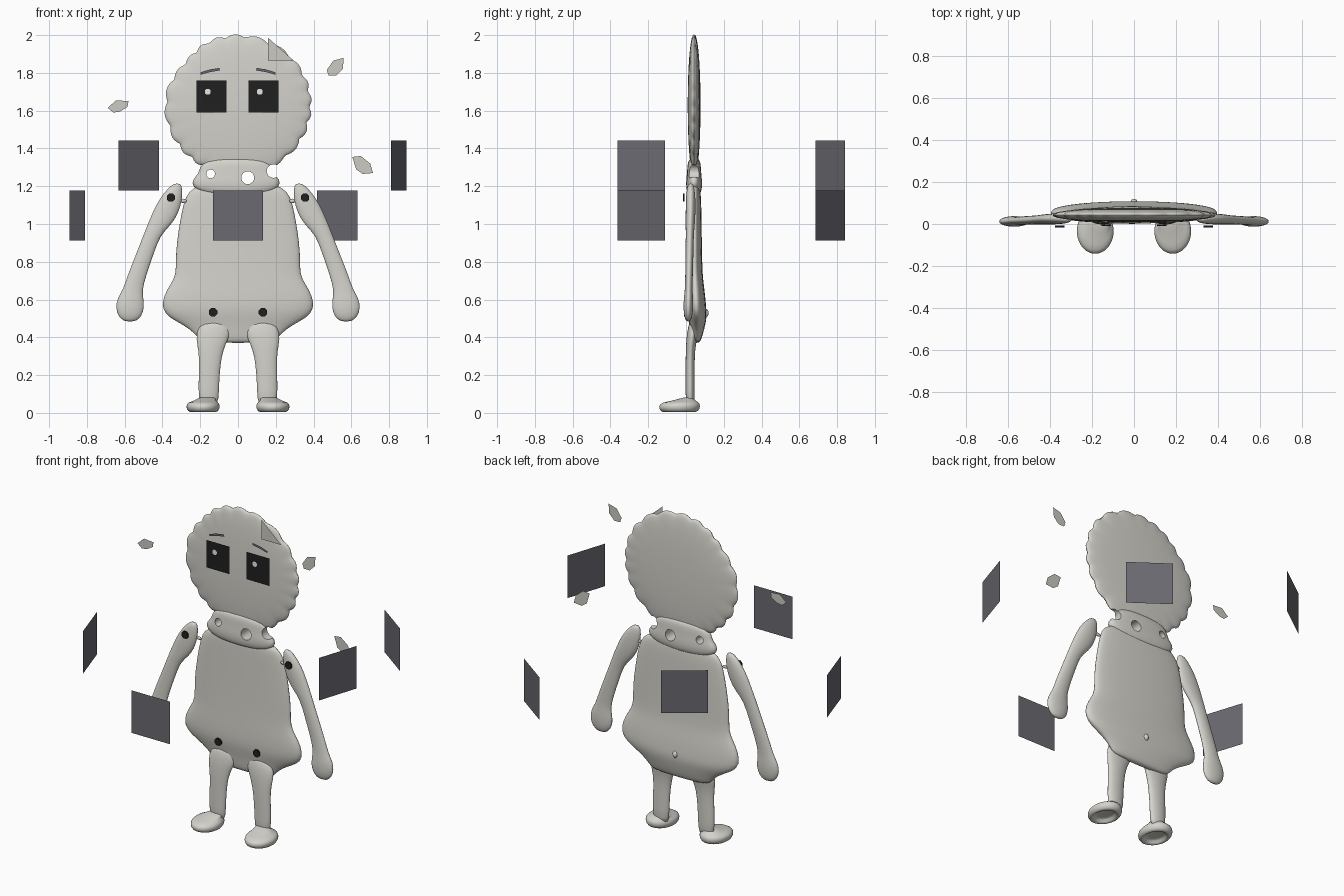
import bpy, bmesh, math
from mathutils import Vector

cube = bpy.data.objects.get("Cube")
if cube:
    bpy.data.objects.remove(cube, do_unlink=True)


def material(name, color):
    m = bpy.data.materials.new(name)
    m.diffuse_color = (*color, 1)
    m.use_nodes = True
    node = next(n for n in m.node_tree.nodes if n.type == 'BSDF_PRINCIPLED')
    node.inputs["Base Color"].default_value = (*color, 1)
    return m


CLAY = material("warm_clay", (0.66, 0.65, 0.60))
BLACK = material("black", (0.014, 0.014, 0.014))
GREY = material("slate_grey", (0.145, 0.143, 0.165))
LEAF = material("pale_leaf", (0.60, 0.59, 0.54))
WHITE = material("white", (0.85, 0.85, 0.83))


def finish(name, bm, mat, smooth=False, subsurf=0):
    if smooth:
        bmesh.ops.recalc_face_normals(bm, faces=bm.faces)
    mesh = bpy.data.meshes.new(name)
    bm.to_mesh(mesh)
    bm.free()
    mesh.materials.append(mat)
    if smooth:
        mesh.shade_smooth()
    ob = bpy.data.objects.new(name, mesh)
    bpy.context.collection.objects.link(ob)
    if subsurf:
        ob.modifiers.new("soften", 'SUBSURF').levels = subsurf
        ob.modifiers["soften"].render_levels = subsurf
    return ob


def loft(name, stations, side=1, segs=24, power=1.0):
    """Skin of level oval sections: (x, y, z, half width, half depth)."""
    bm = bmesh.new()
    rings = []
    for x, y, z, rx, ry in stations:
        ring = []
        for i in range(segs):
            a = math.tau * i / segs
            s = math.copysign(abs(math.sin(a)) ** power, math.sin(a))
            ring.append(bm.verts.new((side * (x + rx * math.cos(a)), y + ry * s, z)))
        rings.append(ring)
    for low, high in zip(rings, rings[1:]):
        for i in range(segs):
            j = (i + 1) % segs
            bm.faces.new((low[i], low[j], high[j], high[i]))
    bm.faces.new(rings[0])
    bm.faces.new(rings[-1])
    return finish(name, bm, CLAY, True, 1)


def plate(name, pts, y, mat):
    """Flat sheet facing the front, from (x, z) corners."""
    bm = bmesh.new()
    f = bm.faces.new([bm.verts.new((x, y, z)) for x, z in pts])
    f.normal_update()
    if f.normal.y > 0:
        f.normal_flip()
    return finish(name, bm, mat)


def disc(x, z, r, n=8):
    return [(x + r * math.cos(math.tau * (i + .5) / n),
             z + r * math.sin(math.tau * (i + .5) / n)) for i in range(n)]


# Head: flattened disc with a ragged, scalloped rim
bm = bmesh.new()
bmesh.ops.create_uvsphere(bm, u_segments=144, v_segments=20, radius=1)
for v in bm.verts:
    a = math.atan2(v.co.y, v.co.x)
    rim = math.hypot(v.co.x, v.co.y)
    wave = abs(math.sin(11 * a + 0.9 * math.sin(3 * a) + 0.4))
    r = rim * (1 + rim ** 6 * (0.045 * wave - 0.028))
    dent = math.exp(-((a - 2.45) / 0.35) ** 2)
    r *= 1 - 0.05 * dent
    depth = math.copysign(abs(v.co.z) ** 0.85, v.co.z)
    v.co = Vector((0.385 * r * math.cos(a), 0.043 + 0.034 * depth,
                   1.63 + 0.368 * r * math.sin(a)))
head = finish("head", bm, CLAY, True)

# Muzzle and skirted body
muzzle = loft("muzzle", [
    (-.01, .043, 1.15, .08, .015), (-.01, .043, 1.163, .17, .036),
    (-.01, .043, 1.195, .235, .043), (-.01, .043, 1.235, .235, .042),
    (-.01, .043, 1.265, .20, .038), (-.01, .043, 1.30, .195, .036),
    (-.01, .043, 1.33, .17, .033), (-.01, .043, 1.35, .1, .02)], power=.7)
body = loft("body", [
    (0, .045, 1.22, .20, .025), (0, .045, 1.17, .265, .032),
    (0, .047, 1.12, .29, .034), (0, .047, .98, .317, .036),
    (0, .047, .84, .335, .038), (0, .047, .735, .328, .041),
    (0, .049, .68, .362, .045), (0, .052, .62, .398, .050),
    (0, .055, .55, .408, .053), (0, .060, .505, .37, .050),
    (0, .060, .465, .29, .042), (0, .058, .425, .235, .034),
    (0, .055, .39, .21, .026), (0, .055, .37, .17, .015)], power=.8)
loft("back_button", [(0, .104, .53 + d, r, r) for d, r in
                     ((-.022, .006), (-.012, .016), (.006, .018), (.022, .006))])

# Round holes and a side notch through the muzzle
cutters = []
for x, z, r in ((-.145, 1.265, .023), (.052, 1.245, .034), (.188, 1.28, .036)):
    bpy.ops.mesh.primitive_cylinder_add(vertices=24, radius=r, depth=.5,
                                        location=(x, .04, z), rotation=(math.pi / 2, 0, 0))
    c = bpy.context.object
    c.name = "hole_cutter"
    c.hide_render = True
    cutters.append(c)
for ob in (head, muzzle, body):
    bpy.ops.object.select_all(action='DESELECT')
    ob.select_set(True)
    bpy.context.view_layer.objects.active = ob
    for c in cutters:
        mod = ob.modifiers.new("hole", 'BOOLEAN')
        mod.object = c
        mod.solver = 'EXACT'
    for mod in list(ob.modifiers):
        bpy.ops.object.modifier_apply(modifier=mod.name)
    bpy.ops.object.shade_smooth_by_angle(angle=math.radians(50))
for c in cutters:
    bpy.data.objects.remove(c, do_unlink=True)

# Limbs, feet and joint dots, mirrored
for side, label in ((1, "left"), (-1, "right")):
    loft(label + "_arm", [
        (.322, .025, 1.215, .015, .010), (.33, .025, 1.195, .036, .020),
        (.357, .025, 1.13, .063, .026), (.387, .024, 1.05, .070, .026),
        (.42, .022, .99, .062, .024), (.457, .020, .94, .044, .021),
        (.497, .018, .83, .047, .021), (.535, .016, .73, .049, .020),
        (.56, .014, .645, .052, .020), (.57, .013, .605, .070, .025),
        (.572, .012, .555, .076, .026), (.572, .012, .51, .062, .022),
        (.572, .012, .482, .028, .010)], side)
    loft(label + "_shoulder_peg", [
        (.29, .03, 1.135, .018, .006), (.29, .03, 1.11, .022, .009)], side, 12)
    loft(label + "_leg", [
        (.155, .022, .03, .052, .024), (.155, .022, .12, .054, .024),
        (.152, .022, .22, .056, .024), (.146, .022, .30, .060, .024),
        (.142, .026, .36, .074, .026), (.13, .034, .42, .095, .030),
        (.12, .045, .50, .07, .025)], side)
    loft(label + "_foot", [
        (.185, -.035, .028, .040, .05), (.185, -.035, .024, .052, .065),
        (.185, -.035, .002, .062, .078), (.185, -.035, .008, .082, .102),
        (.185, -.035, .035, .092, .113), (.185, -.03, .056, .082, .10),
        (.175, -.01, .064, .055, .06), (.16, .015, .085, .045, .022)], side)
    for joint, x, z, y in (("shoulder", .355, 1.14, -.016), ("hip", .132, .533, -.010)):
        dot = plate(label + "_" + joint + "_dot", disc(side * x, z, .024), y, BLACK)
        dot.modifiers.new("thickness", 'SOLIDIFY').thickness = .008

# Face: eyes, glints and slanted brows
for label, x in (("left", .135), ("right", -.14)):
    w, h = .08, .085
    plate(label + "_eye", [(x - w, 1.675 - h), (x + w, 1.675 - h),
                           (x + w, 1.675 + h), (x - w, 1.675 + h)], .003, BLACK)
    plate(label + "_eye_glint", disc(x - .02, 1.70, .017), -.001, WHITE)
    s = 1 if x > 0 else -1
    plate(label + "_brow", [(s * a, z) for a, z in (
        (.098, 1.826), (.15, 1.818), (.2, 1.802), (.198, 1.79),
        (.15, 1.804), (.096, 1.813))], .003, GREY)

# Paper corner and drifting leaves
plate("head_corner_leaf", [(.16, 1.985), (.295, 1.865), (.16, 1.865)], .004, LEAF)
plate("upper_left_leaf", [(.56, 1.88), (.555, 1.82), (.52, 1.785), (.48, 1.785),
                          (.47, 1.815), (.505, 1.865)], -.04, LEAF)
plate("right_leaf", [(-.69, 1.615), (-.645, 1.655), (-.58, 1.65), (-.585, 1.62),
                     (-.625, 1.595), (-.66, 1.59)], 0, LEAF)
plate("lower_left_leaf", [(.605, 1.355), (.65, 1.36), (.70, 1.32), (.715, 1.27),
                          (.66, 1.265), (.625, 1.29)], .08, LEAF)

# Ring of five floating square panels
for i, z in enumerate((1.045, 1.31, 1.045, 1.31, 1.045)):
    a = math.radians(-90 + 72 * i)
    out = Vector((math.cos(a), math.sin(a), 0))
    along = Vector((-out.y, out.x, 0)) * .132
    up = Vector((0, 0, .132))
    mid = out * .894 + Vector((0, .04, z))
    bm = bmesh.new()
    bm.faces.new([bm.verts.new(p) for p in (
        mid - along - up, mid + along - up, mid + along + up, mid - along + up)])
    finish("floating_panel", bm, GREY)
